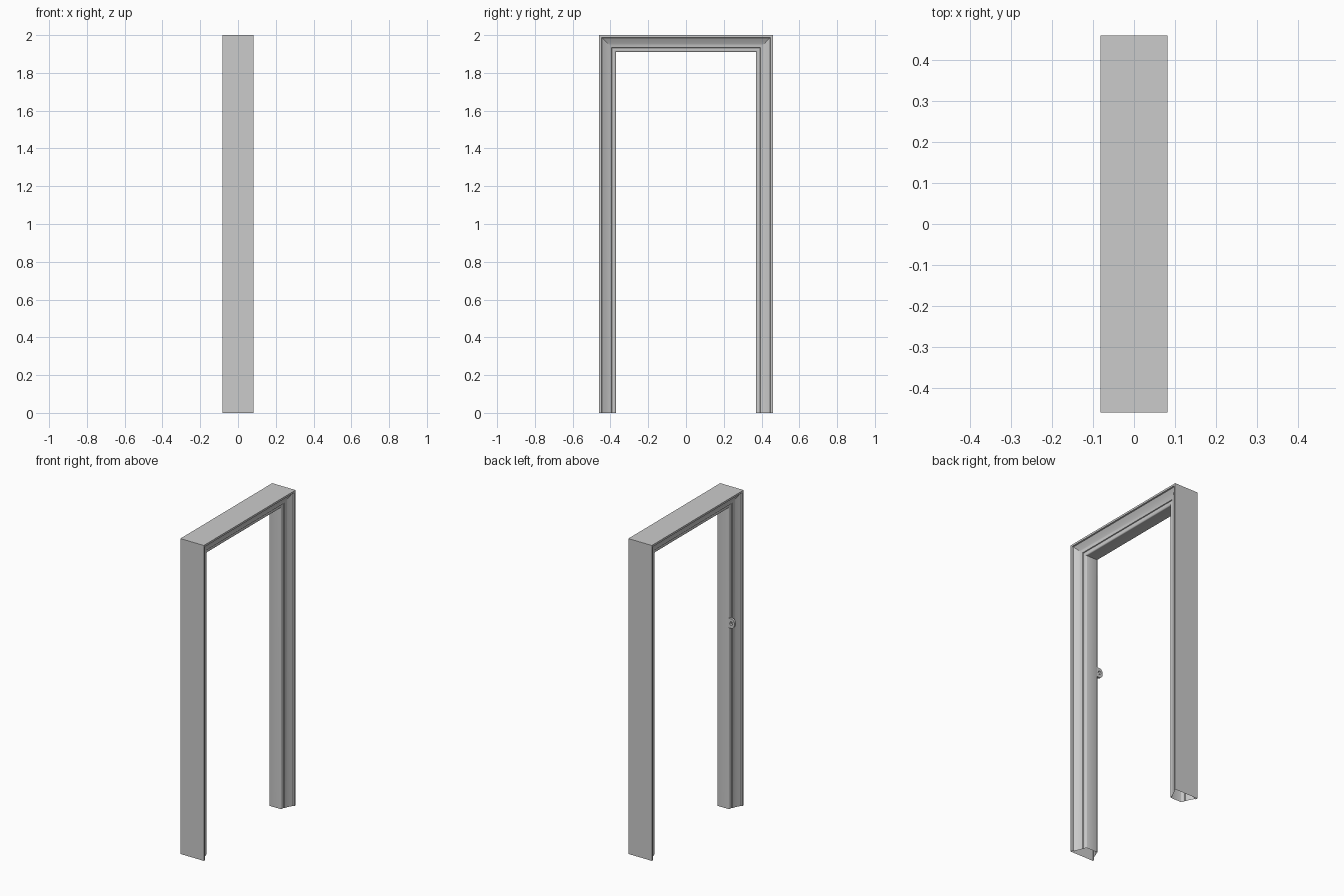
import bpy, bmesh
from math import sin, cos, pi

if "Cube" in bpy.data.objects:
    bpy.data.objects.remove(bpy.data.objects["Cube"])


def finish(name, bm, angle=0.5):
    bmesh.ops.recalc_face_normals(bm, faces=bm.faces)
    mesh = bpy.data.meshes.new(name)
    bm.to_mesh(mesh)
    bm.free()
    obj = bpy.data.objects.new(name, mesh)
    bpy.context.collection.objects.link(obj)
    bpy.ops.object.select_all(action='DESELECT')
    obj.select_set(True)
    bpy.context.view_layer.objects.active = obj
    bpy.ops.object.shade_smooth_by_angle(angle=angle)
    return obj


W, H = 0.46, 2.0

# Moulding section: (distance in from outer edge, depth x), outer lip to jamb
half = [(0, 0.082), (0.012, 0.082), (0.014, 0.074)]
# cove curve between the outer lip and the inner step
for i in range(1, 9):
    t = i / 8
    half.append((0.014 + 0.052 * t, 0.074 - 0.024 * (0.5 * t + 0.5 * sin(t * pi / 2))))
half += [(0.068, 0.045), (0.074, 0.045)]
# rounded bead into the jamb face
for i in range(1, 6):
    a = i / 5 * pi / 2
    half.append((0.074 + 0.016 * sin(a), 0.037 + 0.008 * cos(a)))
section = half + [(u, -x) for u, x in reversed(half)]

# Door frame: section swept up, across and down with mitred corners, open ends
bm = bmesh.new()
rings = []
for side, top in ((-1, 0), (-1, 1), (1, 1), (1, 0)):
    rings.append([bm.verts.new((x, side * (W - u), (H - u) * top)) for u, x in section])
n = len(section)
for a, b in zip(rings, rings[1:]):
    for i in range(n):
        j = (i + 1) % n
        bm.faces.new((a[i], a[j], b[j], b[i]))
finish("door_frame", bm)

# Latch keeper: rounded lug with a hole, on one jamb edge
bm = bmesh.new()
cx, cz, y0, y1 = -0.057, 1.18, -0.386, -0.371
outer, inner = [], []
for i in range(24):
    a = 2 * pi * i / 24
    c, s = cos(a), sin(a)
    if c < 0.01:
        outer.append((cx + 0.023 * c, cz + 0.03 * s))
    else:  # squared root buried in the jamb
        k = 1 / max(abs(c), abs(s))
        outer.append((cx + 0.023 * c * k, cz + 0.03 * s * k))
    inner.append((cx + 0.010 * c, cz + 0.012 * s))
loops = [[bm.verts.new((x, y, z)) for x, z in pts]
         for pts, y in ((outer, y0), (outer, y1), (inner, y1), (inner, y0))]
for k in range(4):
    a, b = loops[k], loops[(k + 1) % 4]
    for i in range(24):
        j = (i + 1) % 24
        bm.faces.new((a[i], a[j], b[j], b[i]))
finish("latch_keeper", bm)
